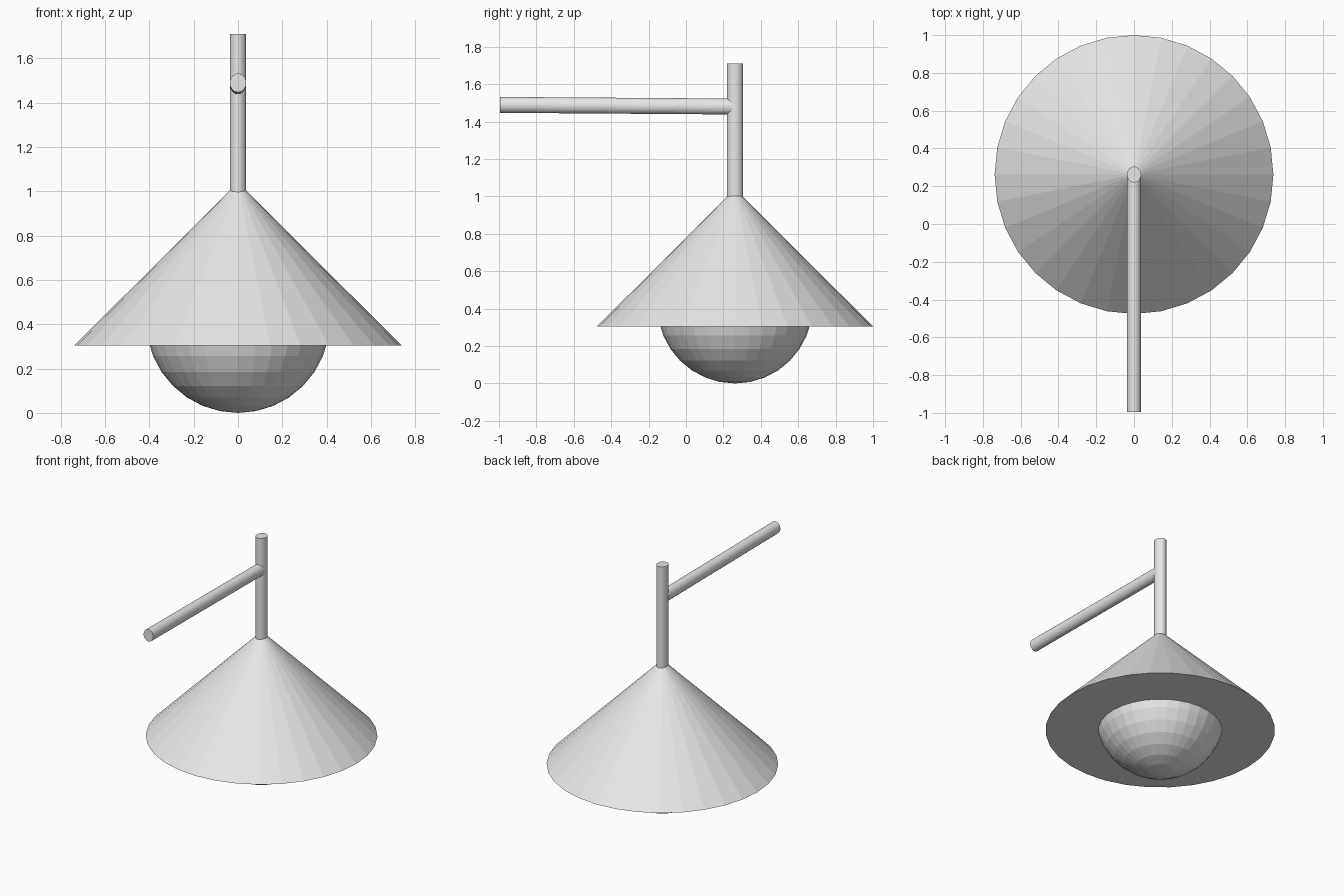
import bpy
from math import radians

if "Cube" in bpy.data.objects:
    bpy.data.objects.remove(bpy.data.objects["Cube"], do_unlink=True)

AXIS_Y = 0.262  # shade, bulb and pole share this vertical axis

grey = bpy.data.materials.new("light_grey")
grey.use_nodes = True
colour = (0.8, 0.8, 0.8, 1)
grey.diffuse_color = colour
grey.node_tree.nodes["Principled BSDF"].inputs["Base Color"].default_value = colour


def finish(name, smooth=False):
    ob = bpy.context.object
    ob.name = name
    ob.data.materials.append(grey)
    if smooth:
        bpy.ops.object.shade_smooth_by_angle(angle=radians(30))
    return ob


def rod(name, location, length, rotation=(0, 0, 0)):
    """Slightly oval rod, narrower across x."""
    bpy.ops.mesh.primitive_cylinder_add(vertices=32, radius=1, depth=length,
                                        location=location, rotation=rotation)
    bpy.context.object.scale = (0.037, 0.0425, 1)
    return finish(name)


# Conical shade with a closed underside
bpy.ops.mesh.primitive_cone_add(vertices=32, radius1=0.738, radius2=0, depth=0.735,
                                location=(0, AXIS_Y, 0.305 + 0.735 / 2))
finish("shade")

# Round bulb, lower part showing below the shade
bpy.ops.mesh.primitive_uv_sphere_add(segments=32, ring_count=16, radius=0.415,
                                     location=(0, AXIS_Y, 0.415))
finish("bulb")

# Upright pole rising from the shade tip
rod("pole", (0, AXIS_Y, 1.345), 0.73)

# Wall arm reaching forward, very slightly tilted
rod("arm", (0, (AXIS_Y - 1.01) / 2, 1.485), 0.99 + AXIS_Y - 0.01, (radians(89.6), 0, 0))
